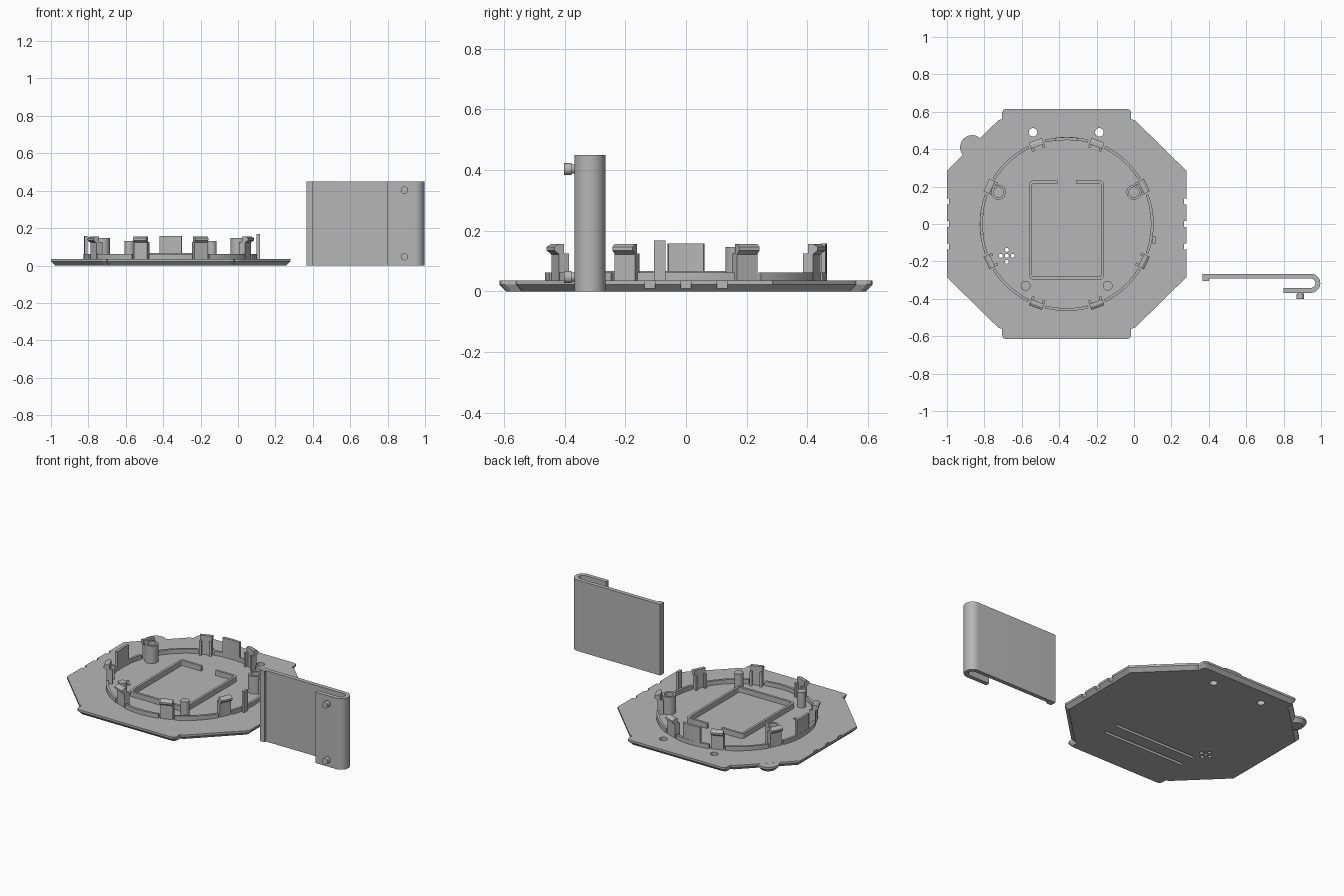
import bpy, bmesh
from math import sin, cos, pi, radians
from mathutils import Matrix, Vector

if "Cube" in bpy.data.objects:
    bpy.data.objects.remove(bpy.data.objects["Cube"])

grey = bpy.data.materials.new("plain_grey")
grey.use_nodes = True
grey.diffuse_color = (0.47, 0.47, 0.47, 1)
grey.node_tree.nodes["Principled BSDF"].inputs["Base Color"].default_value = grey.diffuse_color

CX = -0.36      # centre of the plate
TOP = 0.035     # top face of the plate
SINK = 0.025    # parts start slightly inside the plate


def finish(name, bm, smooth=True):
    bmesh.ops.recalc_face_normals(bm, faces=bm.faces)
    me = bpy.data.meshes.new(name)
    bm.to_mesh(me)
    bm.free()
    me.materials.append(grey)
    ob = bpy.data.objects.new(name, me)
    bpy.context.collection.objects.link(ob)
    if smooth:
        bpy.ops.object.select_all(action='DESELECT')
        ob.select_set(True)
        bpy.context.view_layer.objects.active = ob
        bpy.ops.object.shade_smooth_by_angle(angle=radians(30))
    return ob


def loft(bm, loops):
    """Closed solid through loops of equal length."""
    rings = [[bm.verts.new(p) for p in loop] for loop in loops]
    n = len(rings[0])
    for a, b in zip(rings, rings[1:]):
        for i in range(n):
            j = (i + 1) % n
            bm.faces.new((a[i], a[j], b[j], b[i]))
    bm.faces.new(rings[0][::-1])
    bm.faces.new(rings[-1])


def prism(bm, pts, z0, z1, mat=Matrix()):
    loft(bm, [[mat @ Vector((x, y, z)) for x, y in pts] for z in (z0, z1)])


def arc(cx, cy, r, a0, a1, n):
    return [(cx + r * cos(radians(a0 + (a1 - a0) * i / n)),
             cy + r * sin(radians(a0 + (a1 - a0) * i / n))) for i in range(n + 1)]


def circle(cx, cy, r, n=32):
    return arc(cx, cy, r, 0, 360, n)[:-1]


def rect(x0, x1, y0, y1):
    return [(x0, y0), (x1, y0), (x1, y1), (x0, y1)]


def band(r0, r1, a0, a1, n):
    return arc(CX, 0, r1, a0, a1, n) + arc(CX, 0, r0, a1, a0, n)


def solid(name, pts, z0, z1):
    bm = bmesh.new()
    prism(bm, pts, z0, z1)
    return finish(name, bm)


def cut(target, cutter):
    cutter.hide_render = True
    mod = target.modifiers.new("cut", 'BOOLEAN')
    mod.operation, mod.solver, mod.object = 'DIFFERENCE', 'EXACT', cutter
    bpy.context.view_layer.objects.active = target
    bpy.ops.object.modifier_apply(modifier=mod.name)
    bpy.data.objects.remove(cutter)


# Eight-sided plate with a bevelled underside
quarter = [(0.64, 0.285), (0.365, 0.555), (0.345, 0.56), (0.345, 0.595), (0.339, 0.609), (0.325, 0.615)]
half = quarter + [(-x, y) for x, y in reversed(quarter)]
outline = half + [(x, -y) for x, y in reversed(half)]
outline = list(dict.fromkeys(outline))
bm = bmesh.new()
loft(bm, [[(CX + x * s, y * s, z) for x, y in outline]
          for s, z in ((0.965, 0), (1, 0.022), (1, TOP))])
plate = finish("base_plate", bm, False)

# Holes, edge notches and underside grooves
bm = bmesh.new()
for x in (-0.54, -0.185):
    prism(bm, circle(x, 0.49, 0.023, 24), -0.1, 0.1)
for dx, dy in ((0, 0), (0.032, 0), (-0.032, 0), (0, 0.032), (0, -0.032)):
    prism(bm, circle(-0.68 + dx, -0.17 + dy, 0.011, 12), -0.1, 0.1)
for side in (-1, 1):
    for y in (-0.12, 0, 0.12):
        x = CX + side * 0.64
        prism(bm, rect(x - 0.012, x + 0.012, y - 0.017, y + 0.017), -0.1, 0.1)
for y in (-0.24, -0.34):
    prism(bm, rect(-0.65, -0.07, y - 0.01, y + 0.01), -0.1, 0.015)
cut(plate, finish("plate_cutter", bm, False))

# Round ear on the back corner
bm = bmesh.new()
loft(bm, [[(x, y, z) for x, y in circle(-0.865, 0.41, r)]
          for r, z in ((0.045, 0.001), (0.065, 0.022), (0.065, TOP - 0.0005))])
finish("corner_ear", bm)

# Low ring, broken at the clips
clip_angles = [26, 69.5, 110.5, 154, 206, 249.5, 290.5, 334]
bm = bmesh.new()
for a, b in zip(clip_angles, clip_angles[1:] + [386]):
    prism(bm, band(0.45, 0.465, a + 6, b - 6, 14), SINK, 0.062)
finish("low_ring", bm)

# Tall curved guard walls
for name, a in (("back_guard", 90), ("side_guard", 180)):
    solid(name, band(0.448, 0.464, a - 7.5, a + 7.5, 8), SINK, 0.158)

# Snap clips with hooked tops and inner ribs
hook = [(0.443, SINK), (0.46, SINK), (0.46, 0.122), (0.477, 0.135),
        (0.477, 0.146), (0.462, 0.156), (0.443, 0.156)]
for i, a in enumerate(clip_angles):
    turn = Matrix.Translation((CX, 0, 0)) @ Matrix.Rotation(radians(a), 4, 'Z')
    bm = bmesh.new()
    prism(bm, hook, -0.037, 0.037, turn @ Matrix.Rotation(pi / 2, 4, 'X'))
    for y in (-0.03, 0.03):
        prism(bm, rect(0.425, 0.445, y - 0.007, y + 0.007), SINK, 0.125, turn)
    finish(f"snap_clip_{i + 1}", bm, False)

# Screw tubes and solid posts
for side, x in (("right", -0.725), ("left", 0.0)):
    bm = bmesh.new()
    loops = [[(px, py, z) for px, py in circle(x, 0.17, r)]
             for r, z in ((0.04, SINK), (0.04, 0.146), (0.027, 0.146), (0.027, 0.04))]
    loft(bm, loops)
    finish(side + "_screw_tube", bm)
for side, x in (("right", -0.58), ("left", -0.14)):
    solid(side + "_post", circle(x, -0.33, 0.026), SINK, 0.132)


# Rectangular frame with rounded corners and a gap at the back
def round_rect(x0, x1, y0, y1, r):
    return (arc(x1 - r, y1 - r, r, 0, 90, 5) + arc(x0 + r, y1 - r, r, 90, 180, 5)
            + arc(x0 + r, y0 + r, r, 180, 270, 5) + arc(x1 - r, y0 + r, r, 270, 360, 5))


frame = solid("window_frame", round_rect(-0.56, -0.162, -0.297, 0.232, 0.02), SINK, 0.067)
bm = bmesh.new()
prism(bm, round_rect(-0.545, -0.177, -0.282, 0.217, 0.01), 0, 0.1)
cut(frame, finish("frame_cutter", bm, False))
cut(frame, solid("gap_cutter", rect(-0.41, -0.31, 0.2, 0.25), 0, 0.1))

# Thin upright tab outside the ring
solid("upright_tab", rect(0.1, 0.117, -0.105, -0.067), SINK, 0.168)

# Separate cover panel, folded back on itself
fold = ([(0.367, -0.305), (0.4, -0.305), (0.4, -0.292)]
        + arc(0.945, -0.317, 0.025, 90, -90, 12)
        + [(0.8, -0.342), (0.8, -0.368)]
        + arc(0.945, -0.317, 0.051, -90, 90, 20)
        + [(0.367, -0.266)])
solid("cover_panel", fold, 0, 0.45)

# Pins on the folded flap
for name, z in (("lower_pin", 0.047), ("upper_pin", 0.403)):
    bm = bmesh.new()
    lay = Matrix.Translation((0.89, 0, z)) @ Matrix.Rotation(pi / 2, 4, 'X')
    loft(bm, [[lay @ Vector((x, y, d)) for x, y in circle(0, 0, r, 24)]
              for r, d in ((0.015, 0.36), (0.015, 0.377), (0.02, 0.377), (0.02, 0.402))])
    finish(name, bm)
